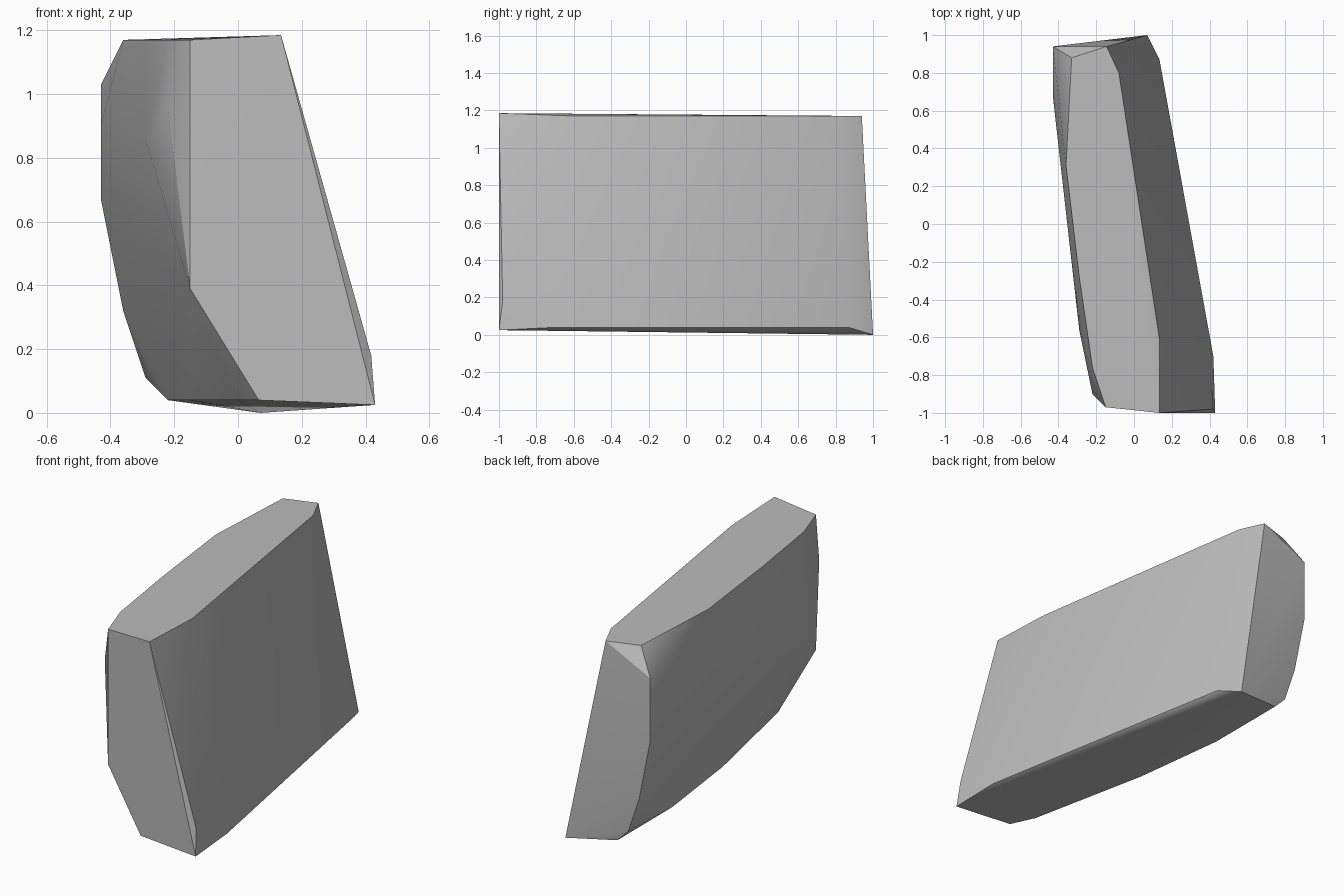
import bpy
import bmesh
import math

# Remove the default object
default = bpy.data.objects.get("Cube")
if default:
    bpy.data.objects.remove(default, do_unlink=True)

# Plain stone colour
stone = bpy.data.materials.new("stone_grey")
stone.use_nodes = True
grey = (0.5, 0.5, 0.5, 1.0)
stone.diffuse_color = grey
stone.node_tree.nodes["Principled BSDF"].inputs["Base Color"].default_value = grey

TOP, BOTTOM, BACK = 1.17, 0.04, 0.94

# Outline of the flat top (x, y)
top_outline = [(0.135, -0.61), (-0.08, 0.8), (-0.145, 0.94), (-0.33, 0.88),
               (-0.36, 0.31), (-0.29, -0.28), (-0.22, -0.76), (-0.15, -0.97)]

# Outline of the underside (x, y)
bottom_outline = [(0.42, -0.7), (0.135, 0.87), (-0.22, 0.44), (-0.15, -0.12),
                  (0.0, -0.84), (0.065, -0.98)]

# Rounded profile of the back end (x, z)
back_profile = [(-0.43, 1.03), (-0.43, 0.67), (-0.36, 0.32),
                (-0.29, 0.11), (-0.22, 0.04)]

# Worn corners and bulges between the outlines (x, y, z)
corners = [(0.135, -1, 1.185), (0.43, -1, 0.025), (0.418, -0.98, 0.18),
           (0.07, 1, 0), (-0.15, -0.97, 0.39), (-0.22, -0.9, 0.95),
           (-0.29, -0.56, 0.86), (-0.43, 0.68, 0.9)]

points = [(x, y, TOP) for x, y in top_outline]
points += [(x, y, BOTTOM) for x, y in bottom_outline]
points += [(x, BACK, z) for x, z in back_profile]
points += corners

# Wrap the outlines in one convex stone skin
bm = bmesh.new()
for point in points:
    bm.verts.new(point)
hull = bmesh.ops.convex_hull(bm, input=bm.verts)
loose = [v for v in bm.verts if not v.link_faces]
bmesh.ops.delete(bm, geom=loose, context="VERTS")
bmesh.ops.recalc_face_normals(bm, faces=bm.faces)

mesh = bpy.data.meshes.new("stone_slab")
bm.to_mesh(mesh)
bm.free()
mesh.materials.append(stone)
slab = bpy.data.objects.new("stone_slab", mesh)
bpy.context.collection.objects.link(slab)

# Soften shallow creases and keep the hard edges
bpy.ops.object.select_all(action="DESELECT")
slab.select_set(True)
bpy.context.view_layer.objects.active = slab
bpy.ops.object.shade_smooth_by_angle(angle=math.radians(30))
